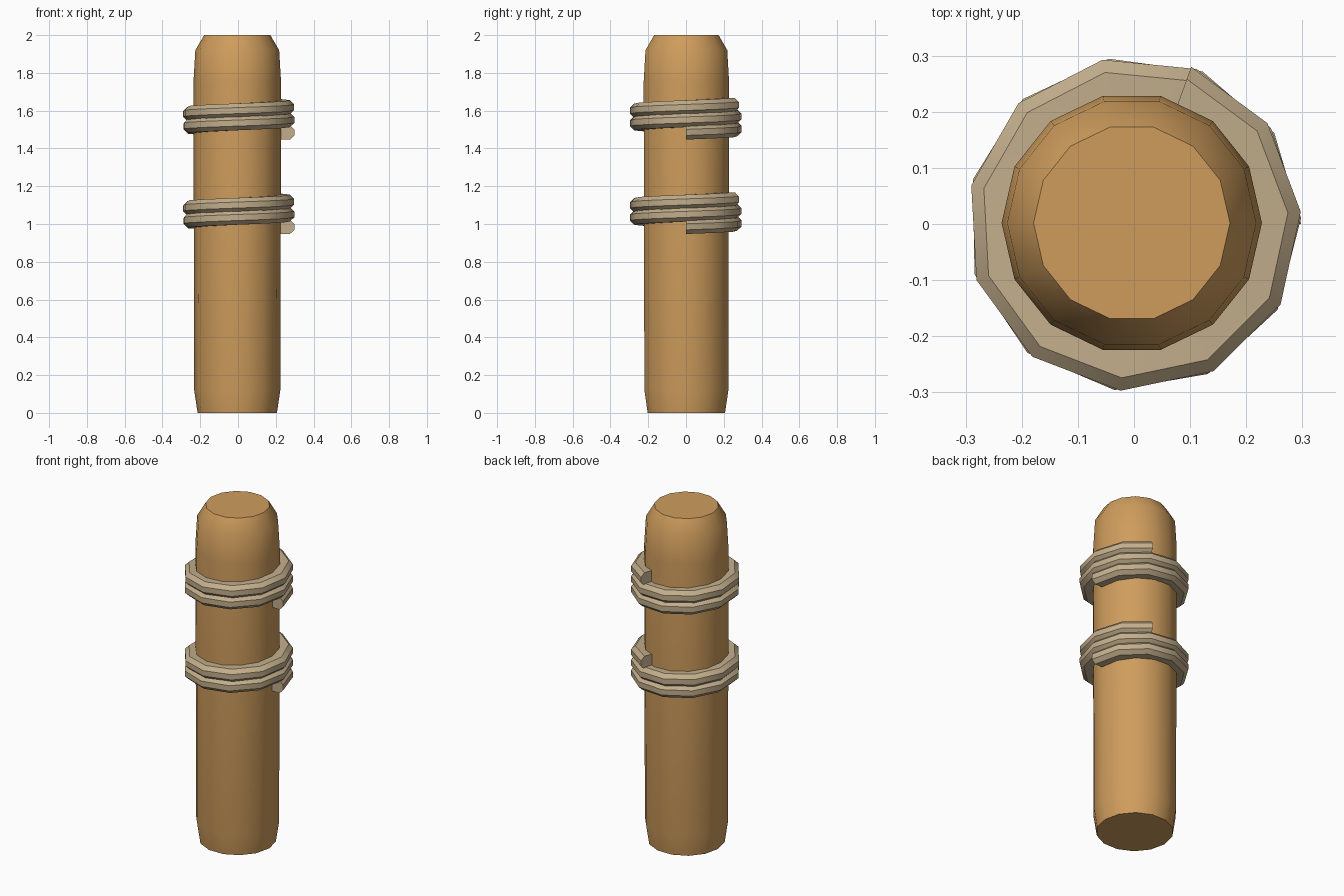
import bpy
import bmesh
from math import cos, sin, radians, tau

if "Cube" in bpy.data.objects:
    bpy.data.objects.remove(bpy.data.objects["Cube"], do_unlink=True)


def make_material(name, color):
    mat = bpy.data.materials.new(name)
    mat.use_nodes = True
    mat.diffuse_color = color
    mat.node_tree.nodes["Principled BSDF"].inputs["Base Color"].default_value = color
    return mat


def loft(name, rings, mat, angle):
    """Skin a list of closed rings and cap both ends."""
    bm = bmesh.new()
    loops = [[bm.verts.new(p) for p in ring] for ring in rings]
    for a, b in zip(loops, loops[1:]):
        n = len(a)
        for i in range(n):
            j = (i + 1) % n
            bm.faces.new((a[i], a[j], b[j], b[i]))
    bm.faces.new(loops[0])
    bm.faces.new(loops[-1])
    bmesh.ops.recalc_face_normals(bm, faces=bm.faces[:])
    mesh = bpy.data.meshes.new(name)
    bm.to_mesh(mesh)
    bm.free()
    mesh.materials.append(mat)
    obj = bpy.data.objects.new(name, mesh)
    bpy.context.collection.objects.link(obj)
    bpy.ops.object.select_all(action="DESELECT")
    obj.select_set(True)
    bpy.context.view_layer.objects.active = obj
    bpy.ops.object.shade_smooth_by_angle(angle=radians(angle))
    return obj


wood = make_material("warm wood", (0.62, 0.335, 0.108, 1))
rope = make_material("tan rope", (0.54, 0.42, 0.26, 1))

# Post: fourteen-sided, tapered at the foot and chamfered at the top
SIDES = 14
profile = [(0.21, 0), (0.228, 0.12), (0.232, 1.75), (0.222, 1.92), (0.175, 2)]
loft("post", [[(r * cos(tau * i / SIDES) - 0.004, r * sin(tau * i / SIDES) + 0.002, z)
               for i in range(SIDES)] for r, z in profile], wood, 38)

# Rope bindings: chamfered section swept along a rising coil
section = [(0.21, -0.038), (0.275, -0.038), (0.298, -0.016),
           (0.298, 0.016), (0.275, 0.038), (0.21, 0.038)]
STEPS, SWEEP, PITCH = 24, radians(790), 0.066


def binding(name, start_z):
    rings = []
    for s in range(STEPS + 1):
        a = SWEEP * s / STEPS
        z = start_z + PITCH * a / tau
        rings.append([(r * cos(a), r * sin(a), z + h) for r, h in section])
    loft(name, rings, rope, 38)


binding("lower_rope_binding", 0.985)
binding("upper_rope_binding", 1.485)
